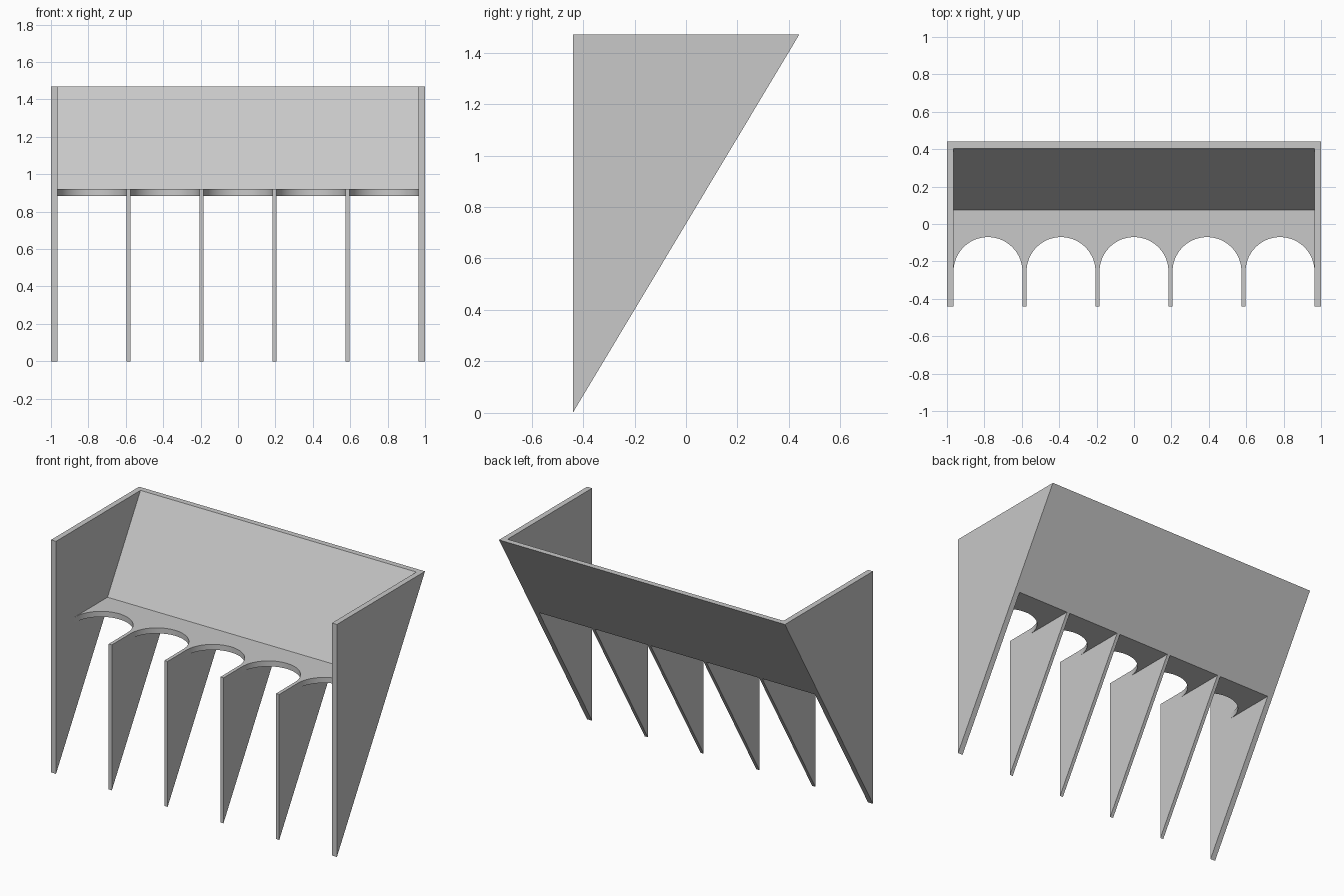
import bpy, bmesh, math
from mathutils import Vector

cube = bpy.data.objects.get("Cube")
if cube:
    bpy.data.objects.remove(cube, do_unlink=True)

# Main dimensions
HALF_DEPTH, HEIGHT = 0.44, 1.47
WALL, FIN, PANEL = 0.035, 0.022, 0.036
SHELF_TOP, SHELF_BOTTOM = 0.92, 0.885
INNER = 1 - WALL
BAYS = 5
BAY = (2 * INNER - (BAYS - 1) * FIN) / BAYS
RADIUS = BAY / 2
ARCH_Y = -0.07 - RADIUS

grey = bpy.data.materials.new("light_grey")
grey.use_nodes = True
colour = (0.58, 0.58, 0.58, 1)
grey.diffuse_color = colour
grey.node_tree.nodes["Principled BSDF"].inputs["Base Color"].default_value = colour


def slope(z):
    """Depth of the leaning rear plane at height z."""
    return -HALF_DEPTH + 2 * HALF_DEPTH * z / HEIGHT


def prism(name, outline, offset):
    """Extrude a flat outline along the offset vector."""
    bm = bmesh.new()
    face = bm.faces.new([bm.verts.new(p) for p in outline])
    result = bmesh.ops.extrude_face_region(bm, geom=[face], use_keep_orig=True)
    moved = [v for v in result["geom"] if isinstance(v, bmesh.types.BMVert)]
    bmesh.ops.translate(bm, verts=moved, vec=Vector(offset))
    bmesh.ops.recalc_face_normals(bm, faces=bm.faces)
    mesh = bpy.data.meshes.new(name)
    bm.to_mesh(mesh)
    bm.free()
    mesh.materials.append(grey)
    obj = bpy.data.objects.new(name, mesh)
    bpy.context.collection.objects.link(obj)
    return obj


def upright(name, profile, x, width):
    """Extrude a side profile of (y, z) points along x."""
    return prism(name, [(x, y, z) for y, z in profile], (width, 0, 0))


# Triangular end walls
triangle = [(-HALF_DEPTH, 0), (HALF_DEPTH, HEIGHT), (-HALF_DEPTH, HEIGHT)]
upright("right_wall", triangle, -1, WALL)
upright("left_wall", triangle, INNER, WALL)

# Leaning back panel
upright("back_panel", [(slope(SHELF_BOTTOM), SHELF_BOTTOM), (HALF_DEPTH, HEIGHT),
                       (HALF_DEPTH - PANEL, HEIGHT),
                       (slope(SHELF_BOTTOM) - PANEL, SHELF_BOTTOM)], -INNER, 2 * INNER)

# Thin divider fins under and in front of the shelf
fin = [(-HALF_DEPTH, 0), (slope(SHELF_BOTTOM), SHELF_BOTTOM), (ARCH_Y, SHELF_BOTTOM),
       (ARCH_Y, SHELF_TOP), (-HALF_DEPTH, SHELF_TOP)]
for i in range(1, BAYS):
    upright(f"divider_{i}", fin, -INNER + i * (BAY + FIN) - FIN, FIN)

# Shelf with a row of semicircular cut-outs
SEGMENTS = 32
outline = [(INNER, 0.08, SHELF_BOTTOM), (-INNER, 0.08, SHELF_BOTTOM)]
for i in range(BAYS):
    centre = -INNER + i * (BAY + FIN) + RADIUS
    for k in range(SEGMENTS + 1):
        a = math.pi * (1 - k / SEGMENTS)
        outline.append((centre + RADIUS * math.cos(a),
                        ARCH_Y + RADIUS * math.sin(a), SHELF_BOTTOM))
shelf = prism("scalloped_shelf", outline, (0, 0, SHELF_TOP - SHELF_BOTTOM))
bpy.ops.object.select_all(action="DESELECT")
shelf.select_set(True)
bpy.context.view_layer.objects.active = shelf
bpy.ops.object.shade_smooth_by_angle(angle=math.radians(30))
